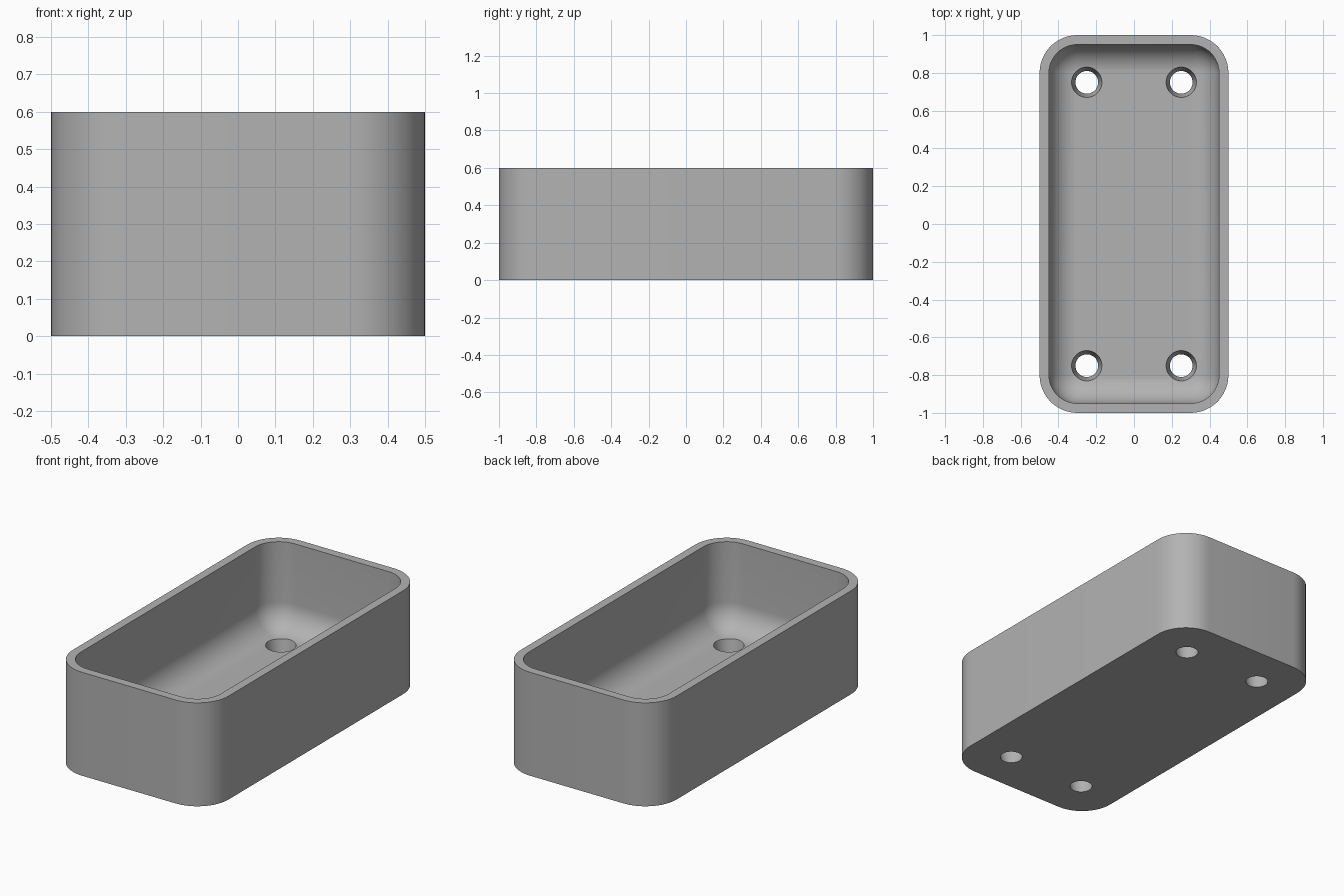
import bpy, bmesh, math

# Start clean of the default cube only
cube = bpy.data.objects.get("Cube")
if cube:
    bpy.data.objects.remove(cube, do_unlink=True)

WIDTH, LENGTH, HEIGHT = 1.0, 2.0, 0.6
CORNER, WALL, FLOOR, FILLET = 0.2, 0.05, 0.1, 0.15
STEPS = 12

grey = bpy.data.materials.new("plain grey")
grey.use_nodes = True
colour = (0.45, 0.45, 0.45, 1)
grey.diffuse_color = colour
grey.node_tree.nodes["Principled BSDF"].inputs["Base Color"].default_value = colour


def rounded_loop(bm, inset, z):
    """Ring of vertices around a rounded rectangle, inset from the outside."""
    radius = max(CORNER - inset, 0.002)
    cx, cy = WIDTH / 2 - inset - radius, LENGTH / 2 - inset - radius
    ring = []
    for quarter, (sx, sy) in enumerate([(1, 1), (-1, 1), (-1, -1), (1, -1)]):
        for i in range(STEPS + 1):
            a = (quarter + i / STEPS) * math.pi / 2
            ring.append(bm.verts.new((sx * cx + radius * math.cos(a),
                                      sy * cy + radius * math.sin(a), z)))
    return ring


def add_object(bm, name):
    bmesh.ops.recalc_face_normals(bm, faces=bm.faces)
    mesh = bpy.data.meshes.new(name)
    bm.to_mesh(mesh)
    bm.free()
    obj = bpy.data.objects.new(name, mesh)
    bpy.context.collection.objects.link(obj)
    mesh.materials.append(grey)
    return obj


# Tray: outer wall, flat rim, inner wall and filleted floor
profile = [(0, 0), (0, HEIGHT), (WALL, HEIGHT)]
for i in range(STEPS + 1):
    a = i / STEPS * math.pi / 2
    profile.append((WALL + FILLET * (1 - math.cos(a)),
                    FLOOR + FILLET * (1 - math.sin(a))))
bm = bmesh.new()
rings = [rounded_loop(bm, inset, z) for inset, z in profile]
for low, high in zip(rings, rings[1:]):
    for i in range(len(low)):
        j = (i + 1) % len(low)
        bm.faces.new((low[i], low[j], high[j], high[i]))
bm.faces.new(rings[0])
bm.faces.new(rings[-1])
tray = add_object(bm, "tray")

# Tapered drain holes, wider at the floor than underneath
bm = bmesh.new()
BELOW, ABOVE = -0.05, FLOOR + 0.05
taper = (0.08 - 0.06) / FLOOR
for x in (-0.25, 0.25):
    for y in (-0.75, 0.75):
        made = bmesh.ops.create_cone(
            bm, cap_ends=True, segments=48, depth=ABOVE - BELOW,
            radius1=0.06 + taper * BELOW, radius2=0.06 + taper * ABOVE)
        bmesh.ops.translate(bm, verts=made["verts"], vec=(x, y, (ABOVE + BELOW) / 2))
cutter = add_object(bm, "hole_cutter")
cutter.hide_render = True
cutter.hide_viewport = True
cutter.display_type = 'WIRE'

holes = tray.modifiers.new("drain_holes", 'BOOLEAN')
holes.operation = 'DIFFERENCE'
holes.solver = 'EXACT'
holes.object = cutter

# Bake the holes, then shade smooth with sharp rims
bpy.context.view_layer.objects.active = tray
tray.select_set(True)
bpy.ops.object.modifier_apply(modifier=holes.name)
bpy.data.objects.remove(cutter, do_unlink=True)
for other in bpy.context.selected_objects:
    other.select_set(other == tray)
bpy.ops.object.shade_smooth_by_angle(angle=math.radians(30))
